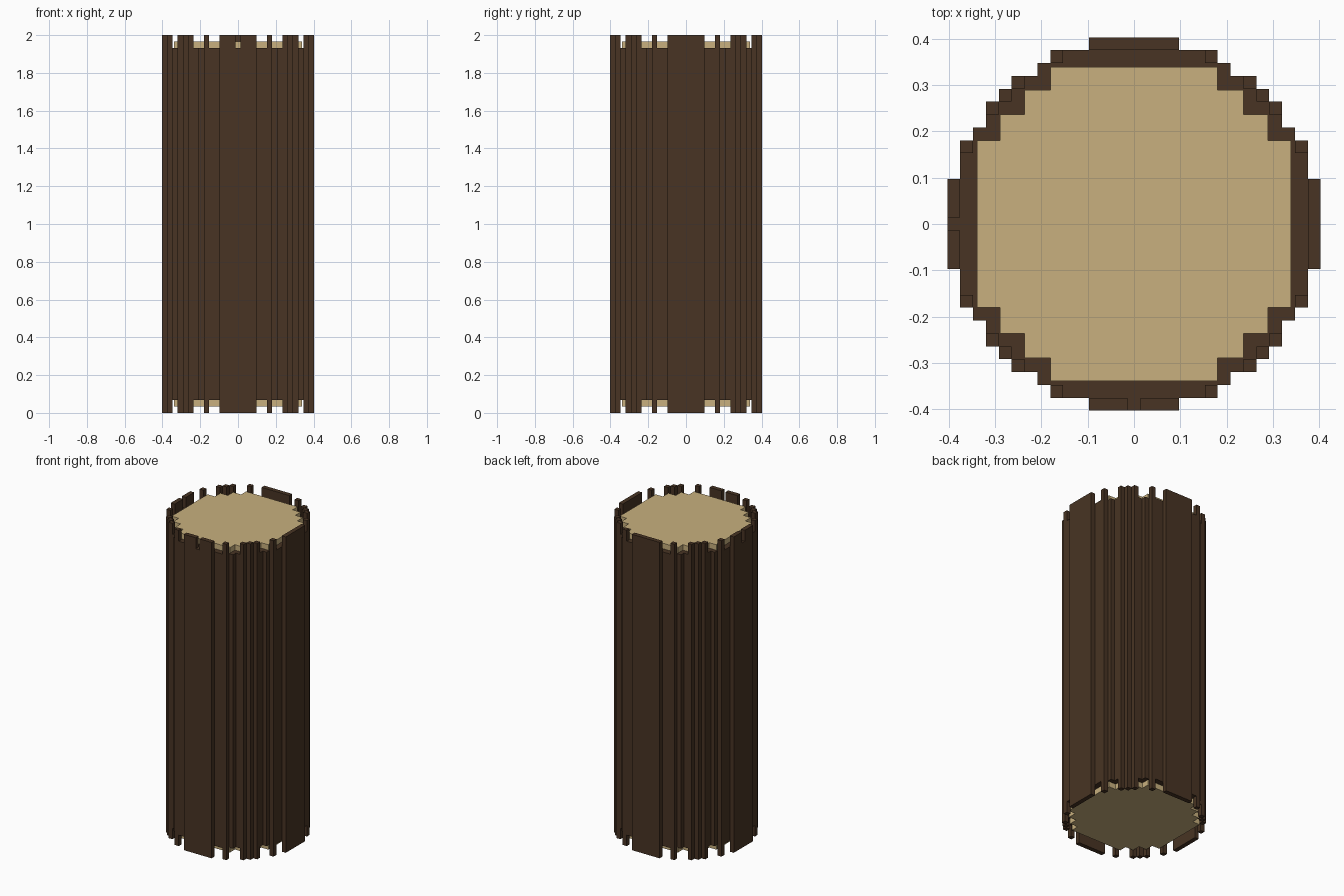
import bpy
import bmesh

if "Cube" in bpy.data.objects:
    bpy.data.objects.remove(bpy.data.objects["Cube"], do_unlink=True)

U = 1 / 36            # one block of the grid
HEIGHT = 72           # all sizes below are in blocks
LOW, HIGH = 2.5, 69.5   # ends of the short bark


def material(name, rgb):
    mat = bpy.data.materials.new(name)
    mat.use_nodes = True
    color = (*rgb, 1)
    mat.diffuse_color = color
    bsdf = mat.node_tree.nodes["Principled BSDF"]
    bsdf.inputs["Base Color"].default_value = color
    bsdf.inputs["Roughness"].default_value = 0.9
    return mat


bark = material("dark bark", (0.065, 0.034, 0.017))
wood = material("pale wood", (0.578, 0.434, 0.209))


def turn(points, quarter):
    """Rotate points clockwise by quarter turns."""
    for _ in range(quarter):
        points = [(y, -x) for x, y in points]
    return points


def rect(x0, y0, x1, y1):
    return [(x0, y0), (x1, y0), (x1, y1), (x0, y1)]


def stepped_outline(steps):
    """Turn the outer corners of one quadrant into a closed stepped ring."""
    quadrant = [steps[0]]
    for (x, _), (next_x, next_y) in zip(steps, steps[1:]):
        quadrant += [(x, next_y), (next_x, next_y)]
    return [p for q in range(4) for p in turn(quadrant, q)]


def prism(name, outline, z0, z1, mat):
    bm = bmesh.new()
    base = bm.faces.new([bm.verts.new((x * U, y * U, z0 * U)) for x, y in outline])
    top = bmesh.ops.extrude_face_region(bm, geom=[base])["geom"]
    verts = [v for v in top if isinstance(v, bmesh.types.BMVert)]
    bmesh.ops.translate(bm, verts=verts, vec=(0, 0, (z1 - z0) * U))
    bmesh.ops.recalc_face_normals(bm, faces=bm.faces)
    mesh = bpy.data.meshes.new(name)
    bm.to_mesh(mesh)
    bm.free()
    mesh.materials.append(mat)
    obj = bpy.data.objects.new(name, mesh)
    bpy.context.collection.objects.link(obj)
    return obj


# Pale heartwood, standing slightly proud of the short bark at both ends
heart = stepped_outline([(6.5, 12.2), (8.5, 10.4), (10.4, 8.5), (12.2, 6.5)])
prism("heartwood", heart, 1.25, HEIGHT - 1.25, wood)

# Short bark layer
layer = stepped_outline([(5.5, 13.5), (7.5, 12.5), (8.5, 11.5), (9.5, 10.5),
                         (10.5, 9.5), (11.5, 8.5), (12.5, 7.5), (13.5, 5.5)])
prism("bark_layer", layer, LOW, HIGH, bark)

# Thin full-height bark ridges filling the corners of the steps
ridges = [(5.5, 12.5), (8.5, 10.5), (9.5, 9.5), (10.5, 8.5), (12.5, 5.5)]
for q in range(4):
    for i, (x, y) in enumerate(ridges):
        prism(f"bark_ridge_{q}_{i}", turn(rect(x, y, x + 1, y + 1), q),
              0, HEIGHT, bark)

# Wide bark planks; the front and right ones have a notch in the top
for q, side in enumerate(("back", "left", "front", "right")):
    if side in ("front", "right"):
        parts = [(-3.5, -0.5, HEIGHT), (-0.5, 0.5, HIGH), (0.5, 3.5, HEIGHT)]
    else:
        parts = [(-3.5, 3.5, HEIGHT)]
    for i, (x0, x1, top) in enumerate(parts):
        prism(f"bark_plank_{side}_{i}", turn(rect(x0, 13.5, x1, 14.5), q),
              0, top, bark)
